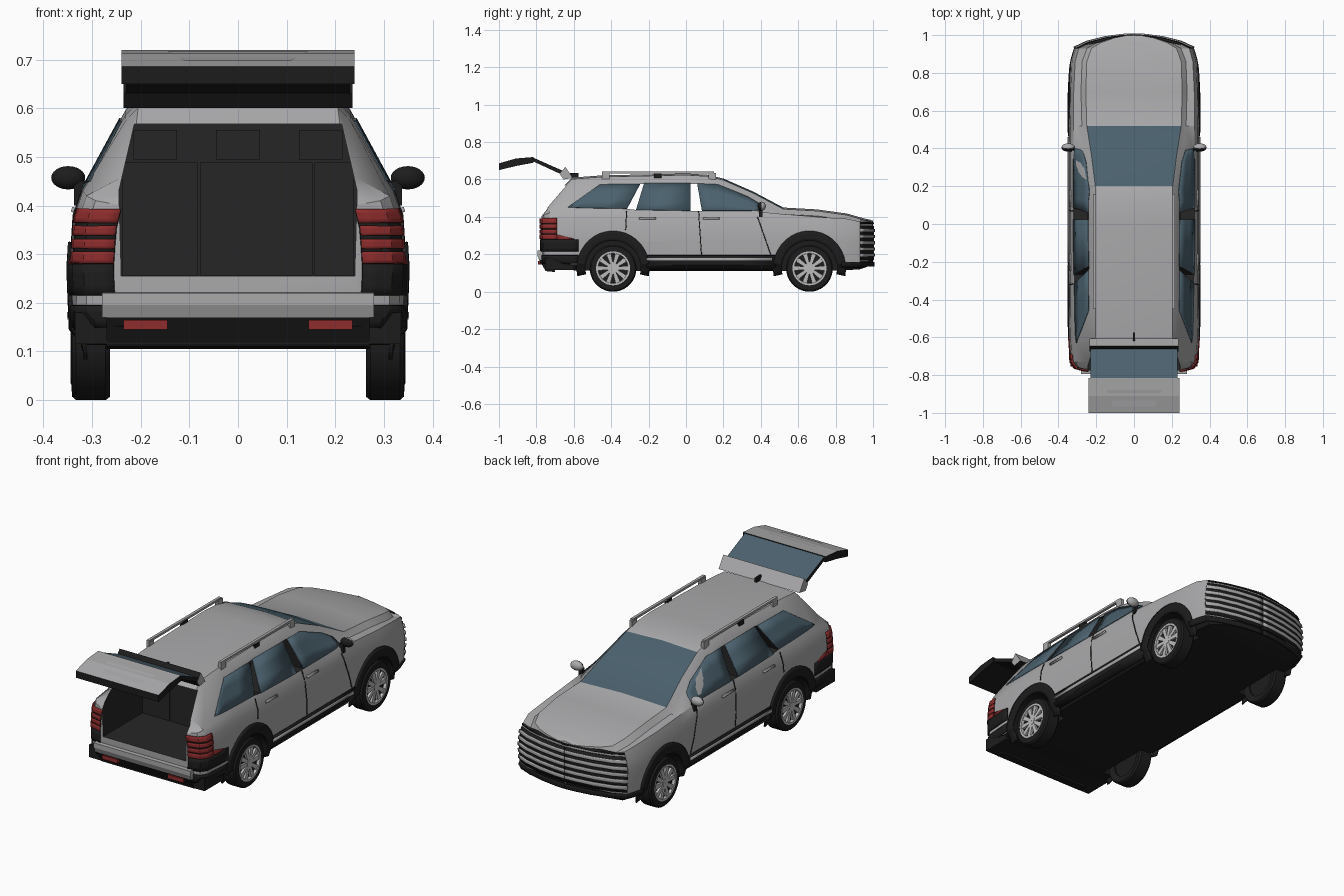
import bpy, bmesh
from math import sin, cos, pi, radians
from mathutils import Vector, Matrix

old = bpy.data.objects.get("Cube")
if old:
    bpy.data.objects.remove(old, do_unlink=True)


def material(name, r, g, b):
    m = bpy.data.materials.new(name)
    m.use_nodes = True
    m.diffuse_color = (r, g, b, 1)
    m.node_tree.nodes["Principled BSDF"].inputs["Base Color"].default_value = (r, g, b, 1)
    return m


SILVER = material("silver paint", .40, .40, .41)
GLASS = material("tinted glass", .07, .12, .155)
BLACK = material("black plastic", .012, .012, .012)
CABIN = material("cabin grey", .019, .019, .019)
RED = material("lamp red", .27, .025, .025)
ALLOY = material("alloy", .5, .5, .5)


def finish(name, bm, mats, smooth=True, recalc=True):
    if recalc:
        bmesh.ops.recalc_face_normals(bm, faces=bm.faces)
    me = bpy.data.meshes.new(name)
    bm.to_mesh(me)
    bm.free()
    ob = bpy.data.objects.new(name, me)
    bpy.context.collection.objects.link(ob)
    for m in mats:
        me.materials.append(m)
    if smooth:
        shade(ob)
    return ob


def shade(ob):
    bpy.ops.object.select_all(action='DESELECT')
    ob.select_set(True)
    bpy.context.view_layer.objects.active = ob
    bpy.ops.object.shade_smooth_by_angle(angle=radians(28))


def prism(name, pts, axis, a, b, mats, rule=None):
    """Extrude a 2D outline along x (points are y,z) or y (points are x,z)."""
    bm = bmesh.new()
    place = (lambda p, t: (t, p[0], p[1])) if axis == 'x' else (lambda p, t: (p[0], t, p[1]))
    ends = [[bm.verts.new(place(p, t)) for p in pts] for t in (a, b)]
    for e in ends:
        bm.faces.new(e)
    for i in range(len(pts)):
        j = (i + 1) % len(pts)
        bm.faces.new((ends[0][i], ends[0][j], ends[1][j], ends[1][i]))
    bmesh.ops.recalc_face_normals(bm, faces=bm.faces)
    if rule:
        for f in bm.faces:
            f.material_index = rule(f.normal)
    return finish(name, bm, mats, False)


def box(name, x0, x1, y0, y1, z0, z1, mat):
    return prism(name, [(y0, z0), (y1, z0), (y1, z1), (y0, z1)], 'x', x0, x1, [mat])


# Body stations: y, half width, bottom, belt height, roof half width, roof height
STATIONS = [
    (-.775, .255, .165, .40, .19, .44), (-.76, .315, .155, .41, .22, .455),
    (-.73, .335, .14, .42, .22, .49), (-.61, .343, .115, .43, .205, .61),
    (-.45, .345, .11, .43, .205, .622), (0, .345, .11, .43, .205, .632),
    (.12, .345, .11, .43, .205, .625), (.20, .345, .11, .43, .205, .605),
    (.36, .345, .11, .43, .225, .535), (.52, .345, .11, .415, .25, .45),
    (.70, .343, .11, .40, .255, .44), (.86, .335, .115, .39, .25, .418),
    (.93, .315, .12, .375, .225, .398), (.96, .25, .13, .37, .175, .39),
    (.985, .15, .14, .365, .105, .385), (.997, .06, .145, .36, .042, .38),
    (1, .002, .145, .36, .001, .38)]
NOSE = [s[0] for s in STATIONS[12:]]
TAIL = [s[0] for s in STATIONS[:3]]


def section(s):
    y, w, b, belt, rx, rz = s
    return [(0, b), (.9 * w, b), (.985 * w, b + .03), (w, .27), (.98 * w, belt - .05),
            (.93 * w, belt), (rx + .075 * w, rz - .035), (rx, rz - .008), (0, rz)]


def side_x(y, z):
    """Half width of the body surface at a given length and height."""
    y = min(max(y, STATIONS[0][0]), STATIONS[-1][0])
    k = next(i for i in range(len(STATIONS) - 1) if y <= STATIONS[i + 1][0])
    a, c = STATIONS[k], STATIONS[k + 1]
    t = (y - a[0]) / (c[0] - a[0])
    pts = section([p + (q - p) * t for p, q in zip(a, c)])[1:8]
    for (x0, z0), (x1, z1) in zip(pts, pts[1:]):
        if z0 <= z <= z1:
            return x0 + (x1 - x0) * (z - z0) / max(z1 - z0, 1e-6)
    return pts[0][0] if z < pts[0][1] else pts[-1][0]


def skin(name, pairs, off, mat, n=3, m=2):
    """Thin plate following the body on both sides, between (y, z) point pairs."""
    e = .002
    rows = []
    for (a0, a1), (b0, b1) in zip(pairs, pairs[1:]):
        for i in range(m + 1):
            lo = Vector(a0).lerp(Vector(b0), i / m)
            hi = Vector(a1).lerp(Vector(b1), i / m)
            if i or not rows:
                rows.append([lo.lerp(hi, j / n) for j in range(n + 1)])
    bm = bmesh.new()
    for side in (1, -1):
        grid = []
        for row in rows:
            line = []
            for y, z in row:
                nor = Vector((2 * e, side_x(y - e, z) - side_x(y + e, z),
                              side_x(y, z - e) - side_x(y, z + e))).normalized()
                p = Vector((side_x(y, z), y, z)) + nor * off
                line.append(bm.verts.new((side * max(p.x, 0), p.y, p.z)))
            grid.append(line)
        for r, q in zip(grid, grid[1:]):
            for j in range(n):
                bm.faces.new((r[j], r[j + 1], q[j + 1], q[j]))
    ob = finish(name, bm, [mat])
    mod = ob.modifiers.new("thickness", 'SOLIDIFY')
    mod.thickness, mod.offset = off * 2, 0
    return ob


def band(name, ys, z0, z1, off, mat):
    return skin(name, [((y, z0), (y, z1)) for y in ys], off, mat)


def lathe(name, prof, centre, side, mat, n=36):
    bm = bmesh.new()
    rings = [[bm.verts.new((side * x, centre[0] + r * cos(2 * pi * i / n),
                            centre[1] + r * sin(2 * pi * i / n))) for i in range(n)] for r, x in prof]
    for p, q in zip(rings, rings[1:] + rings[:1]):
        for i in range(n):
            bm.faces.new((p[i], p[i - 1], q[i - 1], q[i]))
    return finish(name, bm, [mat])


# Body shell
bm = bmesh.new()
rings = []
for s in STATIONS:
    half = section(s)
    ring = half + [(-x, z) for x, z in half[-2:0:-1]]
    rings.append([bm.verts.new((x, s[0], z)) for x, z in ring])
for k, (p, q) in enumerate(zip(rings, rings[1:])):
    for j in range(16):
        f = bm.faces.new((p[j], p[(j + 1) % 16], q[(j + 1) % 16], q[j]))
        if j in (7, 8) and .19 < STATIONS[k][0] < .5:
            f.material_index = 1
        elif j in (0, 1, 14, 15):
            f.material_index = 2
bm.faces.new(rings[0])
bm.faces.new(rings[-1])
body = finish("body", bm, [SILVER, GLASS, BLACK], False)

# Hollow cabin, open pillars and wheel wells
WHEELS = [(-.39, .125), (.66, .125)]
cutters = [
    prism("cabin_cutter", [(-.24, .255), (.24, .255), (.245, .43), (.213, .568), (-.213, .568), (-.245, .43)],
          'y', -.9, .2, [CABIN]),
    prism("rear_pillar_cutter", [(-.315, .443), (-.267, .437), (-.224, .577), (-.245, .575)], 'x', -.5, .5, [CABIN]),
    prism("centre_pillar_cutter", [(.025, .432), (.085, .432), (.06, .577), (.025, .577)], 'x', -.5, .5, [CABIN])]
for y, z in WHEELS:
    arc = [(y + .15 * cos(i * pi / 16), z + .15 * sin(i * pi / 16)) for i in range(32)]
    for side in (1, -1):
        cutters.append(prism("well_cutter", arc, 'x', side * .25, side * .5, [BLACK]))
for c in cutters:
    mod = body.modifiers.new("cut", 'BOOLEAN')
    mod.operation, mod.solver, mod.object = 'DIFFERENCE', 'EXACT', c
    mod.material_mode = 'TRANSFER'
    bpy.context.view_layer.objects.active = body
    bpy.ops.object.modifier_apply(modifier=mod.name)
    bpy.data.objects.remove(c, do_unlink=True)
shade(body)

# Side windows
skin("quarter_window", [((-.63, .45), (-.62, .458)), ((-.55, .447), (-.46, .572)), ((-.315, .443), (-.245, .575))], .002, GLASS)
skin("rear_door_window", [((-.267, .437), (-.224, .578)), ((.025, .432), (.025, .578))], .002, GLASS)
skin("front_door_window", [((.085, .432), (.06, .577)), ((.2, .432), (.17, .572)),
                           ((.34, .432), (.33, .507)), ((.40, .435), (.39, .47))], .002, GLASS)

# Door seams and handles
for name, lo, hi in (("centre_door_seam", (.08, .2), (.065, .43)), ("front_door_seam", (.45, .2), (.38, .40)),
                     ("rear_door_seam", (-.325, .33), (-.32, .43))):
    skin(name, [(lo, hi), ((lo[0] + .005, lo[1]), (hi[0] + .005, hi[1]))], .001, BLACK, 6, 1)
for y in (.09, -.25):
    band("door_handle", (y, y + .09), .385, .395, .004, SILVER)

# Cladding, wheel arch flares and sill strip
for y, z in WHEELS:
    angles = [radians(-12 + 204 * i / 20) for i in range(21)]
    skin("arch_flare", [((y + .148 * cos(a), z + .148 * sin(a)), (y + .195 * cos(a), z + .2 * sin(a)))
                        for a in angles], .004, BLACK, 3, 1)
band("sill_cladding", (-.21, .1, .48), .12, .195, .003, BLACK)
band("sill_strip", (-.21, .1, .46), .166, .181, .005, SILVER)
REAR = TAIL + [-.65, -.575]
band("rear_cladding", REAR, .215, .28, .003, BLACK)
band("rear_lower_cladding", REAR, .15, .195, .003, BLACK)
band("front_lip", [.83, .88] + NOSE, .135, .16, .004, BLACK)

# Grille with slats
band("grille", NOSE, .17, .352, .002, BLACK)
for i in range(5):
    z = .187 + i * .033
    band("grille_slat", NOSE, z, z + .017, .005, SILVER)
band("hood_edge", NOSE, .362, .37, .002, BLACK)

# Tail lamps
band("lamp_housing", TAIL + [-.69], .28, .392, .002, BLACK)
for z0, z1 in ((.364, .392), (.338, .358), (.311, .331), (.281, .305)):
    band("tail_lamp", TAIL + [-.69], z0, z1, .004, RED)
skin("lamp_spike", [((-.69, .28), (-.69, .305)), ((-.6, .28), (-.6, .283))], .003, RED)

# Rear bumper
prism("bumper_bar", [(-.795, .22), (-.765, .222), (-.765, .17), (-.785, .17), (-.795, .195)], 'x', -.28, .28, [SILVER])
box("bumper_side", -.335, .335, -.755, -.6, .115, .18, BLACK)
prism("bumper_lower", [(-.785, .17), (-.7, .17), (-.7, .105), (-.75, .11)], 'x', -.27, .27, [BLACK])
for side in (1, -1):
    box("bumper_reflector", side * .145, side * .235, -.79, -.77, .145, .165, RED)

# Seats
for x0, x1 in ((-.238, -.082), (-.078, .153), (.157, .238)):
    box("seat_back", x0, x1, -.45, -.38, .256, .488, CABIN)
for x in (-.17, 0, .17):
    box("headrest", x - .045, x + .045, -.44, -.39, .495, .555, CABIN)

# Raised tailgate
prism("roof_spoiler", [(-.605, .608), (-.645, .668), (-.675, .63), (-.655, .6)], 'x', -.235, .235,
      [SILVER, BLACK], lambda n: int(n.y < -.3 or n.z < -.3))
prism("tailgate_window", [(-.655, .645), (-.82, .718), (-.82, .698), (-.655, .622)], 'x', -.23, .23,
      [GLASS, BLACK], lambda n: int(n.z < .5))
prism("tailgate_panel", [(-.815, .72), (-.91, .712), (-1, .686), (-1, .65), (-.91, .672), (-.815, .69)], 'x', -.24, .24,
      [SILVER, BLACK], lambda n: int(n.z < .5))
bm = bmesh.new()
plate = bm.faces.new([bm.verts.new(p) for p in
                      ((-.11, -.965, .6985), (.11, -.965, .6985), (.145, -.88, .7165), (-.145, -.88, .7165))])
rim = bmesh.ops.inset_region(bm, faces=[plate], thickness=.005)["faces"]
for f in rim:
    f.material_index = 1
finish("plate_recess", bm, [SILVER, BLACK], False, False)
box("roof_antenna", -.005, .005, -.62, -.575, .61, .635, BLACK)

# Roof rails
for side in (1, -1):
    box("roof_rail", side * .202, side * .217, -.45, .15, .632, .643, SILVER)
    for y in (-.45, -.17, .12):
        box("rail_foot", side * .2, side * .217, y, y + .04, .60, .636, BLACK if y == -.17 else SILVER)

# Door mirrors
for side in (1, -1):
    bm = bmesh.new()
    bmesh.ops.create_uvsphere(bm, u_segments=20, v_segments=12, radius=1,
                              matrix=Matrix.Translation((side * .349, .405, .457)) @ Matrix.Diagonal((.035, .022, .024, 1)))
    bm.normal_update()
    for f in bm.faces:
        f.material_index = int(f.normal.y < -.15)
    finish("door_mirror", bm, [SILVER, BLACK])
    box("mirror_stalk", side * .315, side * .337, .39, .408, .40, .45, BLACK)

# Wheels
for c in WHEELS:
    for side in (1, -1):
        lathe("tyre", [(.085, .27), (.118, .263), (.125, .272), (.125, .333), (.118, .341), (.09, .343), (.085, .335)],
              c, side, BLACK)
        lathe("wheel_disc", [(.001, .28), (.087, .28), (.087, .328), (.001, .328)], c, side, BLACK)
        lathe("rim_ring", [(.091, .335), (.091, .344), (.081, .344), (.078, .33)], c, side, ALLOY)
        lathe("hub", [(.001, .328), (.02, .328), (.02, .342), (.001, .342)], c, side, ALLOY, 20)
        for k in range(5):
            for lean in (-.3, .3):
                a = k * 2 * pi / 5 + pi / 2
                turn = Matrix.Rotation(a + lean, 2)
                pts = [turn @ Vector(p) + Vector(c) for p in ((.01, -.007), (.083, -.013), (.083, .013), (.01, .007))]
                prism("spoke", pts, 'x', side * .326, side * .34, [ALLOY])
